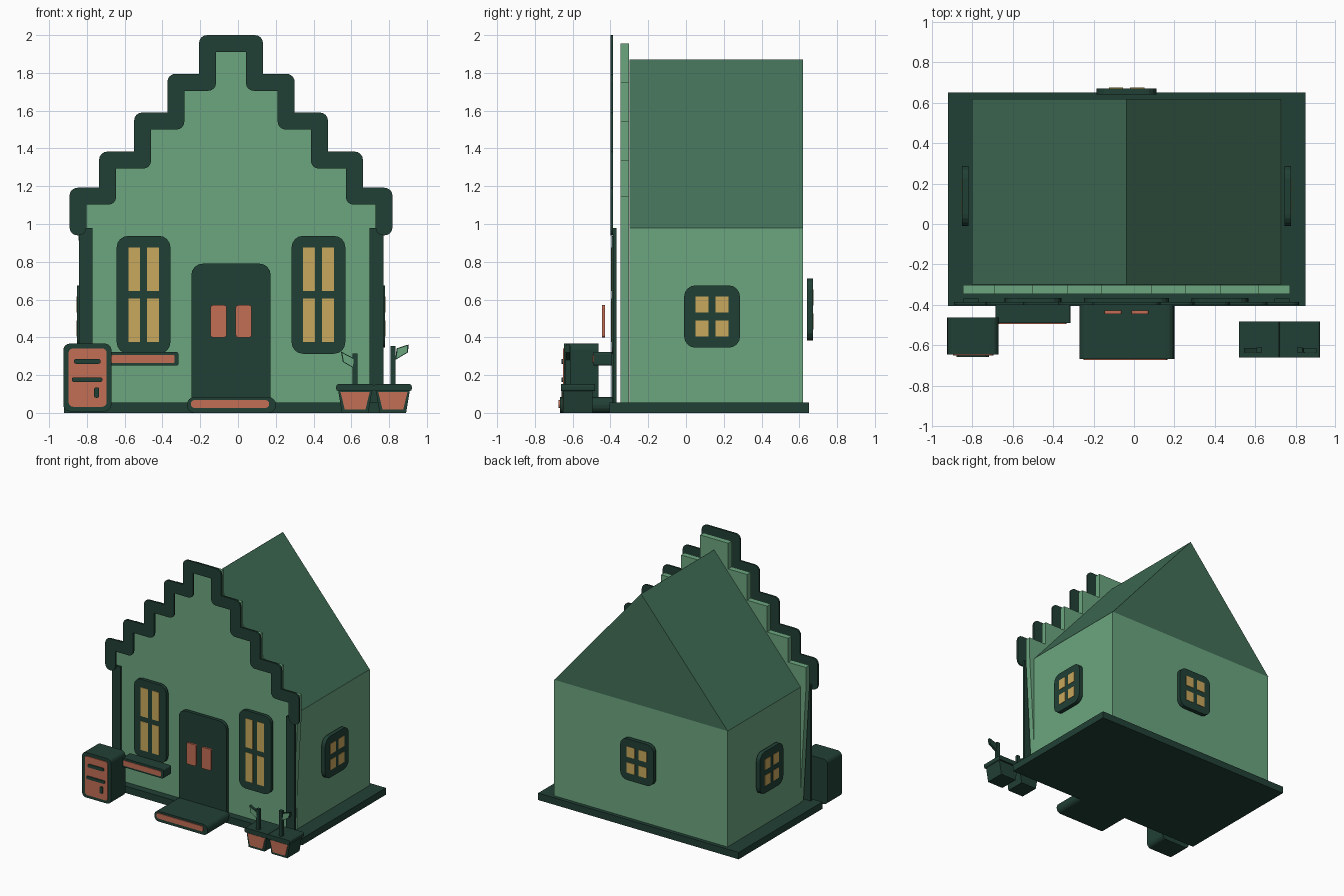
import bpy, bmesh, math
from mathutils import Vector

cube = bpy.data.objects.get("Cube")
if cube:
    bpy.data.objects.remove(cube, do_unlink=True)


def material(name, hexcode):
    srgb = [int(hexcode[i:i + 2], 16) / 255 for i in (0, 2, 4)]
    colour = [((c + 0.055) / 1.055) ** 2.4 for c in srgb] + [1]
    m = bpy.data.materials.new(name)
    m.use_nodes = True
    m.diffuse_color = colour
    m.node_tree.nodes["Principled BSDF"].inputs["Base Color"].default_value = colour
    return m


LIGHT = material("light green", "6ca680")
ROOF = material("roof green", "427058")
DARK = material("dark green", "214035")
ORANGE = material("terracotta", "c46e56")
YELLOW = material("window yellow", "c9a85c")

CX = -0.037  # centre line of the house


def rounded(pts, r, seg=4):
    """Round the convex corners of a counter-clockwise outline."""
    if not r:
        return pts
    out = []
    for i, p in enumerate(pts):
        p, a, b = Vector(p), Vector(pts[i - 1]), Vector(pts[(i + 1) % len(pts)])
        da, db = (a - p).normalized(), (b - p).normalized()
        if da.x * db.y - da.y * db.x > -0.01:
            # clockwise turn from previous to next edge: keep it sharp
            out.append(tuple(p))
            continue
        centre = p + (da + db) * r
        for k in range(seg + 1):
            t = k / seg * math.pi / 2
            out.append(tuple(centre - db * r * math.cos(t) - da * r * math.sin(t)))
    return out


def prism(name, pts, d0, d1, mat, axis="y", r=0):
    """Extrude an outline from d0 to d1 along an axis."""
    place = {"y": lambda u, v, d: (u, d, v),
             "x": lambda u, v, d: (d, u, v),
             "z": lambda u, v, d: (u, v, d)}[axis]
    bm = bmesh.new()
    outline = rounded(pts, r)
    ends = [[bm.verts.new(place(u, v, d)) for u, v in outline] for d in (d0, d1)]
    bm.faces.new(ends[0])
    bm.faces.new(ends[1])
    n = len(outline)
    for i in range(n):
        j = (i + 1) % n
        bm.faces.new((ends[0][i], ends[0][j], ends[1][j], ends[1][i]))
    bmesh.ops.recalc_face_normals(bm, faces=bm.faces)
    me = bpy.data.meshes.new(name)
    bm.to_mesh(me)
    bm.free()
    me.materials.append(mat)
    ob = bpy.data.objects.new(name, me)
    bpy.context.collection.objects.link(ob)
    return ob


def rect(u0, u1, v0, v1):
    return [(u0, v0), (u1, v0), (u1, v1), (u0, v1)]


def mirrored(half):
    """Complete a right-hand half outline across the house centre."""
    return [(CX + w, z) for w, z in half] + [(CX - w, z) for w, z in reversed(half)]


def window(name, u, v, w, h, d0, d1, axis, pane_u, pane_v, out):
    """Rounded frame with four thin panes on its outer face."""
    prism(name + "_frame", rect(u - w, u + w, v - h, v + h), d0, d1, DARK, axis, 0.06)
    face = d1 if out > 0 else d0
    for su in (-1, 1):
        for sv in (-1, 1):
            us = sorted(u + su * k for k in pane_u)
            vs = sorted(v + sv * k for k in pane_v)
            prism(name + "_pane", rect(*us, *vs), face - 0.001 * out, face + 0.003 * out, YELLOW, axis)


# House body, roof and base plate
prism("base_plate", rect(-0.92, 0.85, -0.405, 0.65), 0, 0.055, DARK, "z")
prism("house_body", rect(-0.80, 0.73, -0.30, 0.62), 0.03, 0.98, LIGHT, "z")
prism("roof", mirrored([(0.765, 0.98), (0.001, 1.87)]), -0.30, 0.62, ROOF)

# Stepped front wall, narrowing towards the ground
steps = [(0.81, 1.147), (0.653, 1.338), (0.468, 1.545), (0.292, 1.75), (0.124, 1.955)]


def stairs(offset):
    pts = []
    for i, (w, z) in enumerate(steps):
        if i:
            pts.append((w + offset, steps[i - 1][1] + offset))
        pts.append((w + offset, z + offset))
    return pts


prism("front_wall", mirrored([(0.757, 0.05), (0.81, 0.98)] + stairs(0)), -0.347, -0.302, LIGHT)

# Stepped trim as one band that follows the wall edge
outer = mirrored([(0.855, 0.94)] + stairs(0.045))
inner = mirrored([(0.765, 0.94)] + stairs(-0.045))
prism("step_trim", outer + inner[::-1], -0.40, -0.386, DARK, r=0.042)

# Corner posts and tall front windows
for side, label in ((1, "left"), (-1, "right")):
    us = sorted(CX + side * k for k in (0.732, 0.806))
    prism(label + "_corner_post", rect(*us, 0.05, 0.98), -0.386, -0.368, DARK)
    window(label + "_front_window", CX + side * 0.463, 0.625, 0.142, 0.312, -0.394, -0.367,
           "y", (0.018, 0.081), (0.02, 0.25), -1)

# Small side and back windows
small = dict(w=0.148, h=0.165, pane_u=(0.018, 0.088), pane_v=(0.022, 0.105))
window("left_side_window", 0.138, 0.51, d0=0.745, d1=0.777, axis="x", out=1, **small)
window("right_side_window", 0.138, 0.51, d0=-0.852, d1=-0.82, axis="x", out=-1, **small)
window("back_window", CX, 0.547, d0=0.64, d1=0.672, axis="y", out=1, **small)

# Door, its two panels and the front step
door = [(CX - 0.21, 0.05), (CX + 0.21, 0.05), (CX + 0.21, 0.72), (CX + 0.14, 0.79),
        (CX - 0.14, 0.79), (CX - 0.21, 0.72)]
prism("door_top", rect(CX - 0.21, CX + 0.21, 0.4, 0.79), -0.394, -0.367, DARK, r=0.06)
prism("door_lower", rect(CX - 0.21, CX + 0.21, 0.05, 0.5), -0.394, -0.367, DARK)
for u in (-0.103, 0.03):
    prism("door_panel", rect(u - 0.042, u + 0.042, 0.40, 0.57), -0.445, -0.428, ORANGE, r=0.012)
prism("door_step", rect(-0.27, 0.20, 0, 0.083), -0.668, -0.39, DARK, r=0.038)
prism("step_inset", rect(-0.25, 0.165, 0.026, 0.068), -0.674, -0.667, ORANGE, r=0.02)

# Window ledge
prism("window_ledge", rect(-0.685, -0.315, 0.25, 0.322), -0.49, -0.394, DARK, r=0.012)
prism("ledge_inset", rect(-0.67, -0.335, 0.264, 0.306), -0.494, -0.489, ORANGE, r=0.008)

# Letter box
prism("letter_box", rect(-0.925, -0.67, 0.008, 0.367), -0.645, -0.462, DARK, r=0.035)
prism("letter_box_front", rect(-0.897, -0.695, 0.032, 0.342), -0.65, -0.644, ORANGE, r=0.025)
for name, spot in (("upper_slot", (-0.868, -0.728, 0.26, 0.286)),
                   ("lower_slot", (-0.88, -0.718, 0.164, 0.188)),
                   ("box_handle", (-0.762, -0.735, 0.08, 0.135))):
    prism(name, rect(*spot), -0.658, -0.649, DARK, r=0.01)


# Two tapered plant pots with stem and leaf
def taper(u, top, bottom, z0, z1):
    return [(u - bottom, z0), (u + bottom, z0), (u + top, z1), (u - top, z1)]


for u, height, tilt, leaf in (
        (0.62, 0.315, 1, [(-0.005, 0.235), (0.0, 0.285), (-0.075, 0.325), (-0.065, 0.27)]),
        (0.82, 0.355, -1, [(0.012, 0.28), (0.08, 0.32), (0.083, 0.362), (0.02, 0.342)])):
    prism("pot_rim", rect(u - 0.1, u + 0.1, 0.115, 0.152), -0.662, -0.482, DARK, r=0.012)
    prism("pot", taper(u, 0.09, 0.07, 0, 0.12), -0.65, -0.495, DARK)
    prism("pot_front", taper(u, 0.077, 0.055, 0.018, 0.11), -0.655, -0.648, ORANGE)
    prism("stem", rect(u - 0.013, u + 0.013, 0.15, height), -0.637, -0.612, DARK)
    pts = [Vector((u + a, b)) for a, b in leaf]
    mid = sum(pts, Vector((0, 0))) / len(pts)
    prism("leaf", [tuple(p) for p in pts], -0.635, -0.615, DARK)
    prism("leaf_face", [tuple(mid + (p - mid) * 0.8) for p in pts], -0.638, -0.634, LIGHT)
